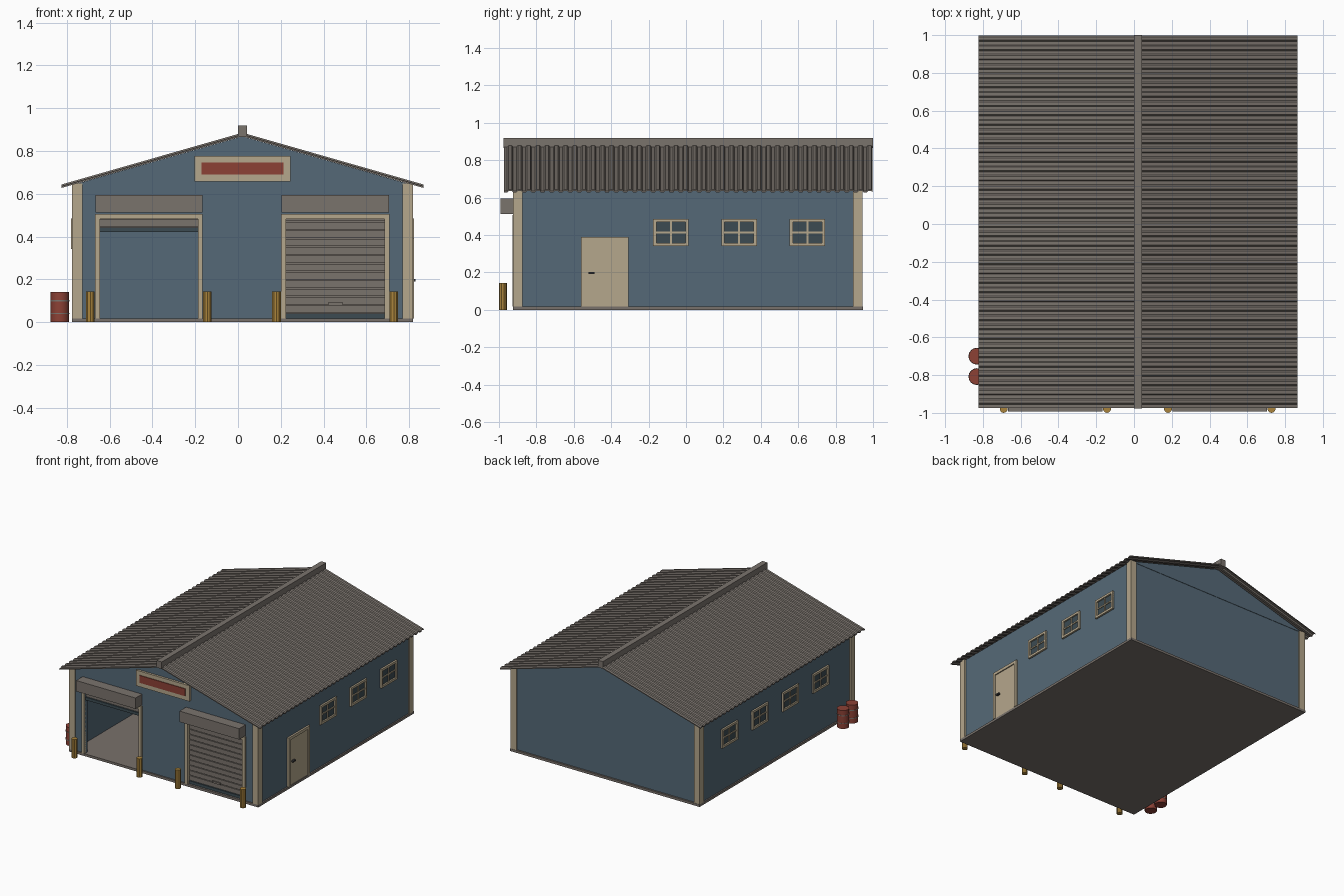
import bpy, bmesh, math
from mathutils import Matrix

if "Cube" in bpy.data.objects:
    bpy.data.objects.remove(bpy.data.objects["Cube"])

def mat(name, r, g, b):
    m = bpy.data.materials.new(name)
    m.diffuse_color = (r, g, b, 1)
    m.use_nodes = True
    m.node_tree.nodes["Principled BSDF"].inputs["Base Color"].default_value = m.diffuse_color
    return m

BLUE = mat("blue wall", 0.091, 0.141, 0.184)
CREAM = mat("cream trim", 0.460, 0.385, 0.262)
ROOF = mat("grey roof metal", 0.195, 0.172, 0.152)
FLOOR = mat("concrete", 0.190, 0.165, 0.147)
RED = mat("rust red", 0.262, 0.053, 0.036)
YELLOW = mat("yellow", 0.400, 0.230, 0.045)
GLASS = mat("dark glass", 0.045, 0.070, 0.084)
DARK = mat("dark metal", 0.035, 0.036, 0.038)

def finish(name, bm, m):
    bmesh.ops.recalc_face_normals(bm, faces=bm.faces[:])
    me = bpy.data.meshes.new(name)
    bm.to_mesh(me)
    bm.free()
    me.materials.append(m)
    ob = bpy.data.objects.new(name, me)
    bpy.context.collection.objects.link(ob)
    return ob

def box(name, m, x0, x1, y0, y1, z0, z1):
    bm = bmesh.new()
    bmesh.ops.create_cube(bm, size=1)
    for v in bm.verts:
        v.co = ((x0 + x1) / 2 + v.co.x * (x1 - x0),
                (y0 + y1) / 2 + v.co.y * (y1 - y0),
                (z0 + z1) / 2 + v.co.z * (z1 - z0))
    return finish(name, bm, m)

def cyl(name, m, x, y, z0, z1, r, n):
    bm = bmesh.new()
    bmesh.ops.create_cone(bm, cap_ends=True, segments=n, radius1=r, radius2=r, depth=z1 - z0,
                          matrix=Matrix.Translation((x, y, (z0 + z1) / 2)))
    ob = finish(name, bm, m)
    if n > 10:
        ob.data.shade_smooth()
        ob.data.set_sharp_from_angle(angle=math.radians(35))
    return ob

def prism(name, m, sec, place_a, place_b):
    """Solid between two placements of the same closed section."""
    bm = bmesh.new()
    a = [bm.verts.new(place_a(p)) for p in sec]
    b = [bm.verts.new(place_b(p)) for p in sec]
    bm.faces.new(a)
    bm.faces.new(b)
    for i in range(len(sec)):
        j = (i + 1) % len(sec)
        bm.faces.new((a[i], a[j], b[j], b[i]))
    return finish(name, bm, m)

CX = 0.021                              # centre line of the building
WL, WR, WF, WB, T = CX - 0.787, CX + 0.787, -0.915, 0.932, 0.025
H = 0.643                               # eaves height
SL = 0.286                              # roof slope

# Slab and walls
box("floor_slab", FLOOR, CX - 0.797, CX + 0.797, -0.925, 0.945, 0, 0.018)
box("left_wall", BLUE, WL, WL + T, WF, WB, 0.018, H)
box("right_wall", BLUE, WR - T, WR, WF, WB, 0.018, H)
box("back_wall", BLUE, WL, WR, WB - T, WB, 0.018, H)
doors = [(-0.645, -0.187), (0.225, 0.685)]
OT = 0.482
for i, (a, b) in enumerate([(WL, doors[0][0]), (doors[0][1], doors[1][0]), (doors[1][1], WR)]):
    box(f"front_wall_{i}", BLUE, a, b, WF, WF + T, 0.018, OT)
box("front_wall_top", BLUE, WL, WR, WF, WF + T, OT, H)

# Gables
tri = [(-0.787, H), (0.787, H), (0, 0.868)]
for n, y0, y1 in (("front_gable", WF - 0.003, WF + T), ("back_gable", WB - T, WB + 0.003)):
    prism(n, BLUE, tri, lambda p: (CX + p[0], y0, p[1]), lambda p: (CX + p[0], y1, p[1]))

# Corner posts
for sx in (-1, 1):
    for y0, y1 in ((-0.925, -0.873), (0.893, 0.943)):
        xs = sorted((CX + sx * 0.797, CX + sx * 0.747))
        box("corner_post", CREAM, *xs, y0, y1, 0.018, H + 0.005)

# Corrugated roof sheets
R0, R1, N = -0.973, 0.998, 40
step = (R1 - R0) / N
top = []
for i in range(N):
    y = R0 + i * step
    top += [(y, -0.008), (y + step * 0.35, -0.008), (y + step * 0.5, 0), (y + step * 0.85, 0)]
top.append((R1, -0.008))
for s in (-1, 1):
    bm = bmesh.new()
    rows = []
    for d, off in ((0, 0), (0.845, 0), (0.845, -0.008), (0, -0.008)):
        rows.append([bm.verts.new((CX + s * d, y, 0.885 - SL * d + h + off)) for y, h in top])
    for k in range(4):
        p, q = rows[k], rows[(k + 1) % 4]
        for i in range(len(top) - 1):
            bm.faces.new((p[i], p[i + 1], q[i + 1], q[i]))
    for e in (0, -1):
        bm.faces.new([r[e] for r in rows])
    finish("roof_sheet", bm, ROOF)
box("ridge_cap", ROOF, CX - 0.021, CX + 0.021, -0.977, 1.0, 0.865, 0.919)

# Sign board
box("sign_frame", CREAM, CX - 0.225, CX + 0.225, -0.935, WF, 0.657, 0.776)
box("sign_panel", RED, CX - 0.192, CX + 0.192, -0.94, -0.934, 0.69, 0.746)

# Roller doors: left nearly open, right closed
for (a, b), low in zip(doors, (0.42, 0.018)):
    for x0, x1 in ((a - 0.024, a), (b, b + 0.022)):
        box("door_jamb", CREAM, x0, x1, -0.928, WF + T + 0.003, 0.018, 0.506)
    box("door_head", CREAM, a, b, -0.928, WF + T + 0.003, OT, 0.506)
    box("shutter_box", ROOF, a - 0.022, b + 0.02, -0.993, WF, 0.512, 0.595)
    box("shutter_backing", ROOF, a, b, -0.896, -0.89, low, OT)
    box("shutter_bottom_rail", GLASS, a, b, -0.91, -0.888, low, low + 0.022)
    z = low + 0.025
    while z < OT - 0.005:
        box("shutter_slat", ROOF, a, b, -0.905, -0.895, z, min(z + 0.034, OT))
        z += 0.039
box("shutter_handle", ROOF, 0.42, 0.49, -0.914, -0.904, 0.078, 0.092)

# Side door
box("side_door", CREAM, WR, WR + 0.006, -0.54, -0.33, 0.018, 0.368)
for y0, y1, z0, z1 in ((-0.562, -0.54, 0.018, 0.39), (-0.33, -0.308, 0.018, 0.39),
                       (-0.54, -0.33, 0.368, 0.39)):
    box("side_door_frame", CREAM, WR - 0.005, WR + 0.014, y0, y1, z0, z1)
box("side_door_handle", DARK, WR + 0.004, WR + 0.022, -0.52, -0.49, 0.19, 0.202)

# Windows
def window(s, y):
    x = CX + s * 0.787
    def part(n, m, d0, d1, *r):
        box(n, m, *sorted((x + s * d0, x + s * d1)), *r)
    w, h, z, t = 0.095, 0.072, 0.413, 0.017
    part("window_glass", GLASS, -0.002, 0.003, y - w, y + w, z - h, z + h)
    for e in (-1, 1):
        ys = sorted((y + e * w, y + e * (w - t)))
        zs = sorted((z + e * h, z + e * (h - t)))
        part("window_side", CREAM, -0.003, 0.014, *ys, z - h, z + h)
        part("window_rail", CREAM, -0.003, 0.014, y - w + t, y + w - t, *zs)
    part("window_mullion", CREAM, 0, 0.009, y - 0.005, y + 0.005, z - h + t, z + h - t)
    part("window_crossbar", CREAM, 0, 0.009, y - w + t, y + w - t, z - 0.005, z + 0.005)

for y in (-0.081, 0.284, 0.649):
    window(1, y)
for y in (-0.515, -0.15, 0.215, 0.58):
    window(-1, y)

# Bollards
for x in (-0.69, -0.143, 0.18, 0.728):
    cyl("bollard", YELLOW, x, -0.979, 0, 0.143, 0.021, 10)

# Barrels with hoops
for y in (-0.70, -0.808):
    cyl("barrel", RED, -0.832, y, 0, 0.14, 0.043, 16)
    for z in (0.04, 0.1):
        cyl("barrel_hoop", ROOF, -0.832, y, z - 0.003, z + 0.003, 0.0445, 16)
